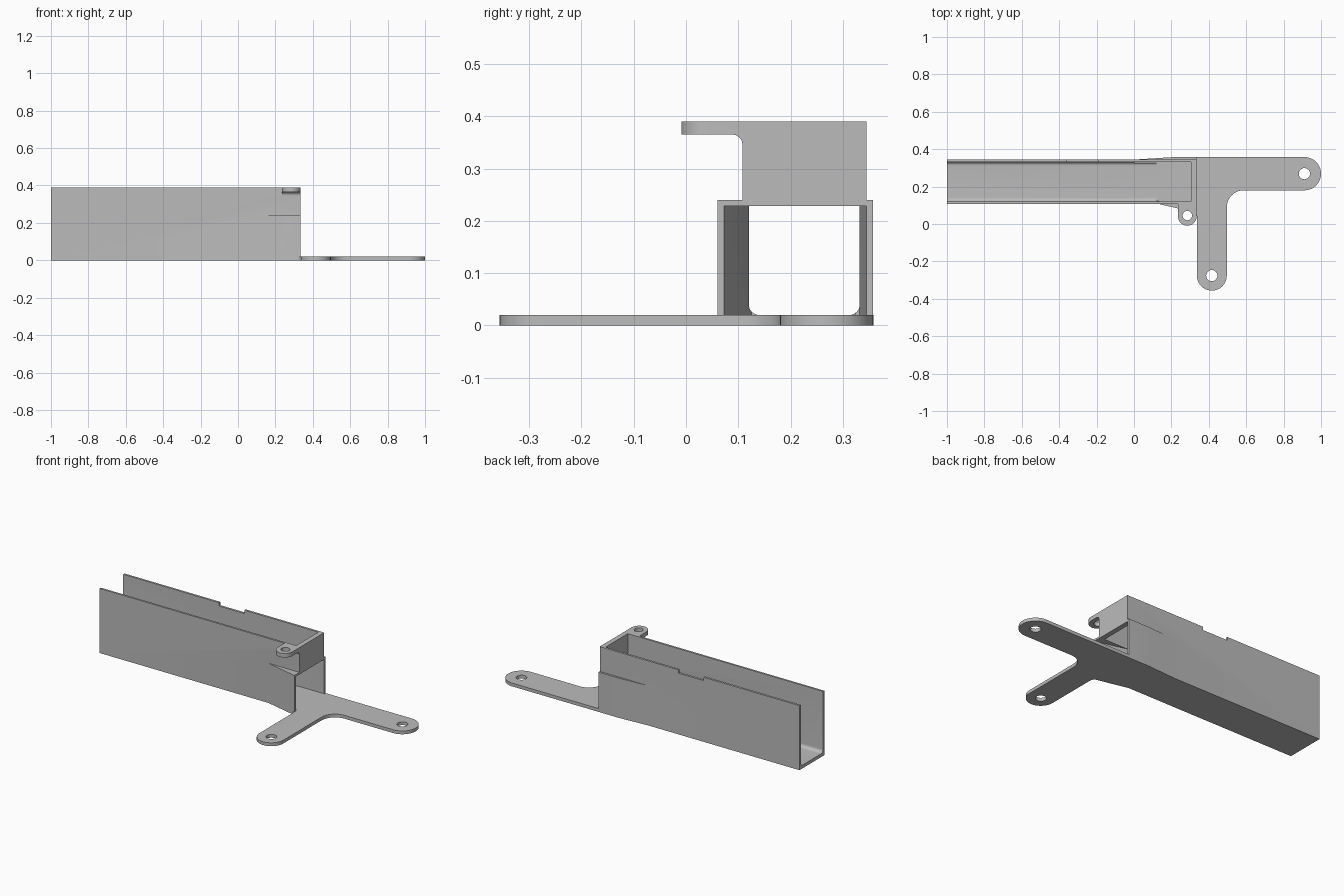
import bpy, bmesh
from math import cos, sin, radians

if "Cube" in bpy.data.objects:
    bpy.data.objects.remove(bpy.data.objects["Cube"])

grey = bpy.data.materials.new("plain grey")
grey.diffuse_color = (0.5, 0.5, 0.5, 1)
grey.use_nodes = True
grey.node_tree.nodes["Principled BSDF"].inputs["Base Color"].default_value = grey.diffuse_color


def arc(cx, cy, r, a0, a1, n=12):
    return [(cx + r * cos(radians(a0 + (a1 - a0) * i / n)),
             cy + r * sin(radians(a0 + (a1 - a0) * i / n))) for i in range(n + 1)]


def prism(name, pts, lo, hi, axis="z"):
    """Extrude an outline: (x, y) along z, or (y, z) along x."""
    place = (lambda p, t: (p[0], p[1], t)) if axis == "z" else (lambda p, t: (t, p[0], p[1]))
    bm = bmesh.new()
    a = [bm.verts.new(place(p, lo)) for p in pts]
    b = [bm.verts.new(place(p, hi)) for p in pts]
    bm.faces.new(a)
    bm.faces.new(b)
    for i in range(len(pts)):
        j = (i + 1) % len(pts)
        bm.faces.new((a[i], a[j], b[j], b[i]))
    bmesh.ops.recalc_face_normals(bm, faces=bm.faces)
    me = bpy.data.meshes.new(name)
    bm.to_mesh(me)
    bm.free()
    me.materials.append(grey)
    ob = bpy.data.objects.new(name, me)
    bpy.context.collection.objects.link(ob)
    return ob


def combine(target, other, operation):
    other.hide_render = True
    mod = target.modifiers.new(other.name, "BOOLEAN")
    mod.operation, mod.solver, mod.object = operation, "EXACT", other
    bpy.context.view_layer.objects.active = target
    bpy.ops.object.modifier_apply(modifier=mod.name)
    bpy.data.objects.remove(other)


def rect(u0, v0, u1, v1):
    return [(u0, v0), (u1, v0), (u1, v1), (u0, v1)]


END = 0.335      # x of the closed end of the channel
FLOOR = 0.02     # plate thickness

# Long channel, as a block to be hollowed out
body = prism("channel_bracket", rect(-1, 0.108, END, 0.345), 0, 0.39)

# Flared lower mouth
combine(body, prism("flare", [(0.05, 0.126), (END, 0.06), (END, 0.357),
                              (0.2, 0.357), (-0.1, 0.338)], 0, 0.24), "UNION")

# Base plate with two rounded arms
base = ([(0.29, 0.1)] + arc(0.31, 0.04, 0.026, 90, 0, 5)
        + arc(0.416, -0.276, 0.08, 180, 360, 24)
        + arc(0.586, 0.09, 0.09, 180, 90)
        + arc(0.911, 0.269, 0.089, -90, 90, 24) + [(0.29, 0.357)])
combine(body, prism("base_plate", base, 0, FLOOR), "UNION")

# Upper screw tab and the fillet beneath it
tab = arc(0.285, 0.041, 0.05, 180, 360, 24) + [(END, 0.115), (0.235, 0.115)]
combine(body, prism("screw_tab", tab, 0.365, 0.39), "UNION")
fillet = arc(0.088, 0.345, 0.02, 0, 90) + [(0.088, 0.38), (0.115, 0.38), (0.115, 0.345)]
combine(body, prism("tab_fillet", fillet, 0.235, END, "x"), "UNION")

# Channel hollow with rounded floor corners, open at the far end and top
hollow = (arc(0.14, 0.04, 0.02, 180, 270, 8) + arc(0.312, 0.04, 0.02, 270, 360, 8)
          + [(0.332, 0.5), (0.12, 0.5)])
combine(body, prism("channel_hollow", hollow, -1.1, 0.305, "x"), "DIFFERENCE")

# Flare hollow, open beneath the end wall
mouth = [(0.12, 0.125), (0.14, 0.12), (END, 0.073), (0.36, 0.073), (0.36, 0.345),
         (0.2, 0.345), (0.0, 0.332), (0.0, 0.325), (0.12, 0.325)]
combine(body, prism("mouth_hollow", mouth, FLOOR, 0.228), "DIFFERENCE")

# Shallow notch in the top of the rear wall
combine(body, prism("notch", rect(-0.36, 0.3, -0.19, 0.4), 0.37, 0.45), "DIFFERENCE")

# Screw holes
for x, y, r, z in ((0.911, 0.269, 0.03, -0.1), (0.416, -0.276, 0.03, -0.1),
                   (0.285, 0.045, 0.025, 0.3)):
    combine(body, prism("screw_hole", arc(x, y, r, 0, 345, 23), z, z + 0.2), "DIFFERENCE")

bpy.ops.object.select_all(action="DESELECT")
body.select_set(True)
bpy.context.view_layer.objects.active = body
bpy.ops.object.shade_smooth_by_angle(angle=radians(30))
